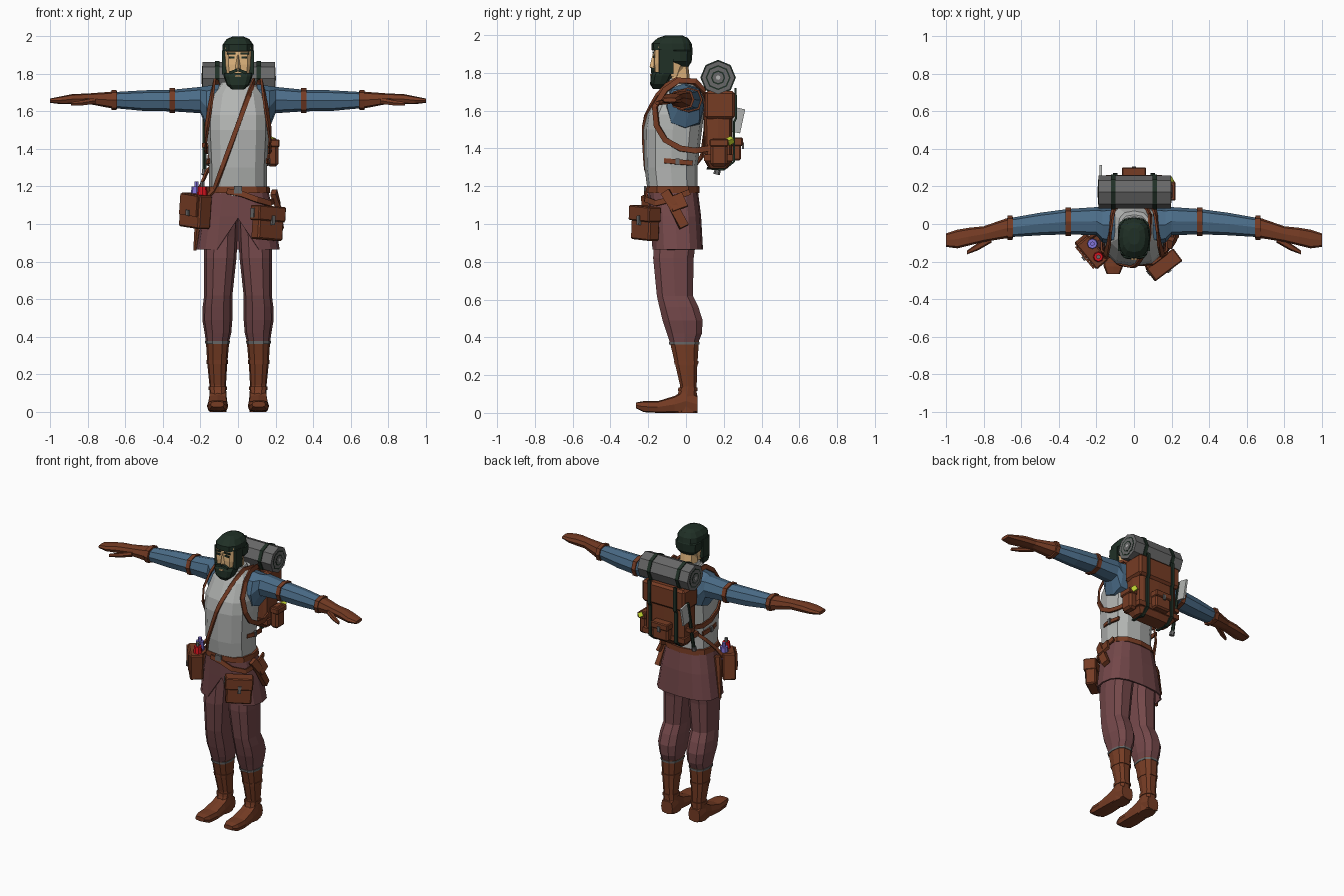
import bpy, bmesh, math
from mathutils import Vector, Matrix, Euler
from mathutils.bvhtree import BVHTree


def make_mat(name, rgb):
    m = bpy.data.materials.new(name)
    m.diffuse_color = [((c / 255 + 0.055) / 1.055) ** 2.4 for c in rgb] + [1]
    return m


HAIR = make_mat("dark green", (32, 48, 38))
SKIN = make_mat("skin", (228, 184, 128))
PALE = make_mat("pale grey", (178, 180, 178))
GREY = make_mat("dark grey", (104, 104, 104))
BLUE = make_mat("blue cloth", (76, 110, 138))
MAUVE = make_mat("mauve cloth", (116, 72, 74))
BROWN = make_mat("brown leather", (118, 60, 36))
RED = make_mat("red", (215, 20, 30))
PURPLE = make_mat("purple", (130, 115, 215))
LIME = make_mat("yellow green", (190, 208, 50))


def finish(name, bm, mat, mirror=False):
    bmesh.ops.recalc_face_normals(bm, faces=bm.faces)
    me = bpy.data.meshes.new(name)
    bm.to_mesh(me)
    me.materials.append(mat)
    ob = bpy.data.objects.new(name, me)
    bpy.context.collection.objects.link(ob)
    if mirror:
        ob.modifiers.new("mirror", 'MIRROR')
    return ob


def skin_rings(bm, rings, cap=True):
    vs = [[bm.verts.new(p) for p in r] for r in rings]
    n = len(vs[0])
    for lo, hi in zip(vs, vs[1:]):
        for i in range(n):
            j = (i + 1) % n
            bm.faces.new((lo[i], lo[j], hi[j], hi[i]))
    if cap:
        bm.faces.new(vs[0])
        bm.faces.new(vs[-1])
    return vs


def loft(name, rings, mat, axis='z', n=12, p=2.6, mirror=False, cap=True):
    """rings: (t, a0, a1, b0, b1); a, b are the remaining axes in x, y, z order."""
    order = {'z': (1, 2, 0), 'x': (0, 1, 2), 'y': (1, 0, 2)}[axis]
    pts = []
    for t, a0, a1, b0, b1 in rings:
        ring = []
        for i in range(n):
            w = 2 * math.pi * i / n
            c, s = round(math.cos(w), 6), round(math.sin(w), 6)
            a = (a0 + a1) / 2 + (a1 - a0) / 2 * math.copysign(abs(c) ** (2 / p), c)
            b = (b0 + b1) / 2 + (b1 - b0) / 2 * math.copysign(abs(s) ** (2 / p), s)
            ring.append({'z': (a, b, t), 'x': (t, a, b), 'y': (a, t, b)}[axis])
        pts.append(ring)
    bm = bmesh.new()
    skin_rings(bm, pts, cap)
    return finish(name, bm, mat, mirror)


def box(name, c, size, mat, rot=(0, 0, 0), bevel=0, mirror=False):
    bm = bmesh.new()
    M = Matrix.Translation(c) @ Euler([math.radians(a) for a in rot]).to_matrix().to_4x4()
    bmesh.ops.create_cube(bm, size=1, matrix=M @ Matrix.Diagonal((*size, 1)))
    if bevel:
        bmesh.ops.bevel(bm, geom=bm.edges[:], offset=bevel, segments=1, affect='EDGES')
    return finish(name, bm, mat, mirror)


def strap(name, path, w, mat=BROWN, thick=0.012, hub=(0, -0.06), mirror=False):
    """Flat band along a path, its face turned away from a vertical axis at hub."""
    P = [Vector(p) for p in path]
    rings = []
    for i, q in enumerate(P):
        t = (P[min(i + 1, len(P) - 1)] - P[max(i - 1, 0)]).normalized()
        o = Vector((q.x - hub[0], q.y - hub[1], 0.02))
        o = (o - t * o.dot(t)).normalized()
        s = t.cross(o) * w / 2
        o *= thick / 2
        rings.append([q + s + o, q - s + o, q - s - o, q + s - o])
    bm = bmesh.new()
    skin_rings(bm, rings)
    return finish(name, bm, mat, mirror)


def rod(name, a, b, r1, r2, mat, n=6):
    a, b = Vector(a), Vector(b)
    bm = bmesh.new()
    M = Matrix.Translation((a + b) / 2) @ (b - a).to_track_quat('Z', 'Y').to_matrix().to_4x4()
    bmesh.ops.create_cone(bm, cap_ends=True, segments=n, radius1=r1, radius2=r2,
                          depth=(b - a).length, matrix=M)
    return finish(name, bm, mat)


# Head, hair and beard
loft("neck", [(1.68, -.06, .06, -.09, .03), (1.86, -.055, .055, -.1, .01)], SKIN, n=8)
loft("face", [(1.78, -.06, .06, -.165, -.03), (1.85, -.072, .072, -.172, 0), (1.94, -.074, .074, -.17, 0)], SKIN, p=4)
loft("nose", [(1.825, -.014, .014, -.19, -.15), (1.835, -.014, .014, -.192, -.15), (1.9, -.007, .007, -.176, -.15)], SKIN, n=4)
loft("hair", [(1.835, -.06, .06, -.06, .015), (1.86, -.084, .084, -.09, .03), (1.915, -.086, .086, -.1, .035),
              (1.92, -.084, .084, -.182, .035), (1.955, -.082, .082, -.182, .03),
              (1.985, -.06, .06, -.15, .01), (1.998, -.03, .03, -.11, -.02)], HAIR)
loft("beard", [(1.715, -.03, .03, -.175, -.13), (1.74, -.06, .06, -.19, -.09), (1.785, -.076, .076, -.187, -.065),
               (1.805, -.078, .078, -.176, -.06)], HAIR, p=3)
box("sideburn", (.073, -.105, 1.86), (.022, .075, .13), HAIR, mirror=True)
box("moustache", (.024, -.176, 1.812), (.045, .018, .016), HAIR, rot=(0, 22, 0), mirror=True)
box("mouth", (0, -.187, 1.789), (.03, .009, .008), SKIN)
box("eye", (.034, -.171, 1.886), (.03, .008, .012), HAIR, mirror=True)
box("eyebrow", (.036, -.173, 1.908), (.045, .009, .01), HAIR, mirror=True)

# Torso and sleeves
vest = loft("vest", [(1.15, -.155, .155, -.2, .06), (1.3, -.155, .155, -.22, .06), (1.5, -.165, .165, -.225, .085),
                     (1.58, -.165, .165, -.21, .095), (1.69, -.14, .14, -.15, .095), (1.755, -.085, .085, -.11, .07)], PALE)
loft("collar", [(1.73, -.085, .085, -.115, .065), (1.77, -.065, .065, -.1, .04)], PALE)
loft("sleeve", [(.1, -.11, .098, 1.5, 1.745), (.168, -.1, .092, 1.51, 1.735), (.2, -.06, .09, 1.59, 1.73),
                (.35, -.055, .08, 1.6, 1.715), (.5, -.06, .06, 1.602, 1.712), (.67, -.07, .03, 1.618, 1.702)],
     BLUE, 'x', n=8, mirror=True)
loft("glove", [(.645, -.078, .038, 1.612, 1.708), (.68, -.076, .03, 1.617, 1.704), (.8, -.095, -.012, 1.64, 1.695),
               (.88, -.115, -.02, 1.638, 1.692), (.94, -.13, -.03, 1.638, 1.68), (1.0, -.122, -.05, 1.645, 1.668)],
     BROWN, 'x', n=8, p=3, mirror=True)
loft("thumb", [(.76, -.1, -.06, 1.638, 1.675), (.83, -.14, -.1, 1.63, 1.66), (.89, -.162, -.142, 1.63, 1.65)],
     BROWN, 'x', n=6, mirror=True)
for x, r in ((.35, (-.063, .088, 1.592, 1.723)), (.66, (-.084, .044, 1.606, 1.714))):
    loft("arm_band", [(x - .014, *r), (x + .014, *r)], BROWN, 'x', n=8, mirror=True)

# Tunic skirt with the slit in front
skirt = loft("tunic_skirt", [(1.185, -.16, .16, -.2, .062), (1.04, -.192, .192, -.192, .08), (.865, -.222, .222, -.185, .09)],
             MAUVE, n=16, p=2.8, cap=False)
for v in skirt.data.vertices:
    if v.co.z < .9 and v.co.y < -.1 and abs(v.co.x) < .01:
        v.co.z = 1.03
skirt.modifiers.new("thickness", 'SOLIDIFY').thickness = .01

# Trousers and boots
loft("trouser_leg", [(1.08, .0, .15, -.16, .055), (.93, .003, .178, -.172, .06), (.82, .008, .182, -.178, .045),
                     (.62, .03, .18, -.158, .04), (.56, .03, .188, -.145, .07), (.49, .03, .19, -.128, .092),
                     (.42, .036, .178, -.105, .088), (.365, .05, .17, -.085, .065)], MAUVE, n=10, mirror=True)
loft("boot_shaft", [(.39, .045, .172, -.092, .072), (.25, .058, .163, -.058, .062), (.14, .064, .152, -.032, .058),
                    (.06, .06, .152, -.06, .06), (0, .06, .152, -.06, .06)], BROWN, n=10, mirror=True)
loft("boot_foot", [(.062, .062, .15, 0, .09), (0, .058, .156, 0, .125), (-.06, .056, .16, 0, .09),
                   (-.15, .052, .166, 0, .062), (-.225, .058, .162, .004, .062), (-.265, .075, .146, .025, .055)],
     BROWN, 'y', n=8, p=4, mirror=True)
loft("boot_cuff_cord", [(.362, .045, .174, -.092, .074), (.376, .043, .175, -.093, .075)], GREY, n=10, mirror=True)
loft("boot_strap", [(.255, .054, .167, -.063, .067), (.275, .053, .168, -.066, .068)], BROWN, n=10, mirror=True)
loft("ankle_strap", [(.115, .058, .157, -.045, .064), (.135, .058, .157, -.042, .064)], BROWN, n=10, mirror=True)

# Belts
loft("belt", [(1.165, -.172, .172, -.212, .072), (1.2, -.168, .168, -.21, .07)], BROWN)
strap("hip_belt", [(-.06, -.215, 1.175), (.02, -.215, 1.16), (.1, -.212, 1.13), (.17, -.16, 1.11), (.195, -.08, 1.13),
                   (.185, .02, 1.17)], .03)
box("belt_buckle", (0, -.217, 1.182), (.045, .012, .04), GREY)
strap("side_strap", [(.15, -.115, 1.335), (.163, -.06, 1.33), (.155, .035, 1.322)], .026, mirror=True)
box("side_buckle", (.166, -.045, 1.33), (.014, .022, .036), GREY, mirror=True)

# Diagonal satchel strap laid on the vest
bm = bmesh.new()
bm.from_mesh(vest.data)
tree = BVHTree.FromBMesh(bm)
path = []
for i in range(11):
    x, z = .075 - .2 * i / 10, 1.735 - .55 * i / 10
    hit = tree.ray_cast(Vector((x, -1, z)), Vector((0, 1, 0)))[0]
    path.append((x, (hit.y if hit else -.1) - .006, z))
strap("satchel_strap_front", [(.085, .05, 1.745), (.085, -.05, 1.765)] + path + [(-.18, -.175, 1.13)], .024)
strap("satchel_strap_back", [(.085, .05, 1.745), (.06, .1, 1.68), (0, .1, 1.5), (-.09, .085, 1.36), (-.165, .02, 1.28),
                             (-.2, -.05, 1.2), (-.25, -.085, 1.12)], .022)

# Open satchel with its contents
rot = (0, 6, -50)
box("satchel", (-.227, -.145, 1.07), (.17, .085, .18), BROWN, rot, .008)
box("satchel_flap", (-.262, -.178, 1.1), (.14, .01, .11), BROWN, rot)
box("satchel_clasp", (-.268, -.184, 1.06), (.022, .012, .03), GREY, rot)
rod("red_bottle", (-.19, -.175, 1.12), (-.19, -.175, 1.2), .032, .024, RED, 8)
rod("purple_bottle", (-.222, -.105, 1.12), (-.222, -.105, 1.2), .03, .026, PURPLE, 8)
rod("purple_bottle_neck", (-.222, -.105, 1.2), (-.222, -.105, 1.225), .012, .012, PURPLE)
rod("red_bottle_neck", (-.19, -.175, 1.2), (-.19, -.175, 1.225), .012, .012, GREY)
rod("dagger_sheath", (-.2, -.07, 1.14), (-.23, -.05, .86), .026, .009, BROWN)

# Front pouch and side sheath
rot = (0, 4, 37)
box("belt_pouch", (.158, -.215, 1.0), (.165, .07, .17), BROWN, rot, .008)
box("pouch_flap", (.16, -.218, 1.055), (.18, .084, .08), BROWN, rot, .006)
box("pouch_clasp", (.187, -.25, 1.02), (.02, .014, .05), GREY, rot)
box("pouch_cap", (.085, -.255, 1.06), (.025, .03, .05), GREY, rot)
strap("side_sheath", [(.19, -.11, 1.17), (.212, -.07, 1.1), (.225, -.01, .985)], .05, thick=.03)
strap("side_sheath_tip", [(.2, -.06, 1.15), (.225, -.03, 1.08)], .085, thick=.02)

# Backpack
loft("backpack", [(1.295, -.13, .13, .12, .22), (1.33, -.155, .155, .1, .245), (1.6, -.155, .155, .092, .245),
                  (1.7, -.145, .145, .095, .235)], BROWN, p=6)
box("pack_flap", (0, .18, 1.63), (.33, .16, .15), BROWN, bevel=.015)
box("pack_base", (0, .172, 1.35), (.325, .155, .035), BROWN)
box("back_pocket", (0, .262, 1.395), (.12, .06, .12), BROWN, bevel=.01)
box("pocket_flap", (0, .27, 1.435), (.13, .062, .045), BROWN, bevel=.006)
box("pocket_clasp", (0, .302, 1.415), (.02, .01, .035), GREY)
box("side_pouch", (.185, .175, 1.38), (.06, .09, .15), BROWN, bevel=.014)
box("side_pouch_flap", (.19, .175, 1.43), (.064, .1, .04), BROWN, bevel=.006)
box("herb", (.19, .232, 1.44), (.03, .035, .03), LIME, (30, 20, 40))
strap("pack_strap", [(.1, .262, 1.72), (.1, .265, 1.56), (.1, .254, 1.54), (.1, .254, 1.33), (.1, .2, 1.288), (.1, .11, 1.295)],
      .022, HAIR, mirror=True, hub=(.1, .1))
strap("shoulder_strap", [(.1, .1, 1.7), (.115, .05, 1.755), (.125, -.04, 1.76), (.135, -.11, 1.71), (.15, -.165, 1.62),
                         (.165, -.155, 1.52), (.172, -.11, 1.445), (.172, -.03, 1.4), (.165, .05, 1.388), (.15, .12, 1.4)],
      .03, mirror=True)

# Bedroll with spiral ends and straps
def roll(name, x0, x1, r, mat):
    rod(name, (x0, .17, 1.775), (x1, .17, 1.775), r, r, mat, 8)


roll("bedroll", -.19, .197, .088, GREY)
for i, (r, m) in enumerate(((.066, HAIR), (.058, GREY), (.038, HAIR), (.03, GREY), (.012, PALE))):
    roll("bedroll_spiral", -.191 - .001 * i, .198 + .001 * i, r, m)
for x in (-.11, .11):
    roll("bedroll_strap", x - .012, x + .012, .094, HAIR)

# Hatchet on the side of the pack
rod("hatchet_handle", (-.178, .165, 1.265), (-.178, .235, 1.62), .012, .012, HAIR)
rod("hatchet_pommel", (-.178, .162, 1.262), (-.178, .168, 1.29), .018, .016, GREY)
box("hatchet_blade", (-.178, .268, 1.55), (.014, .065, .13), PALE, (-12, 0, 0))
box("hatchet_loop", (-.172, .195, 1.42), (.04, .045, .025), BROWN)
